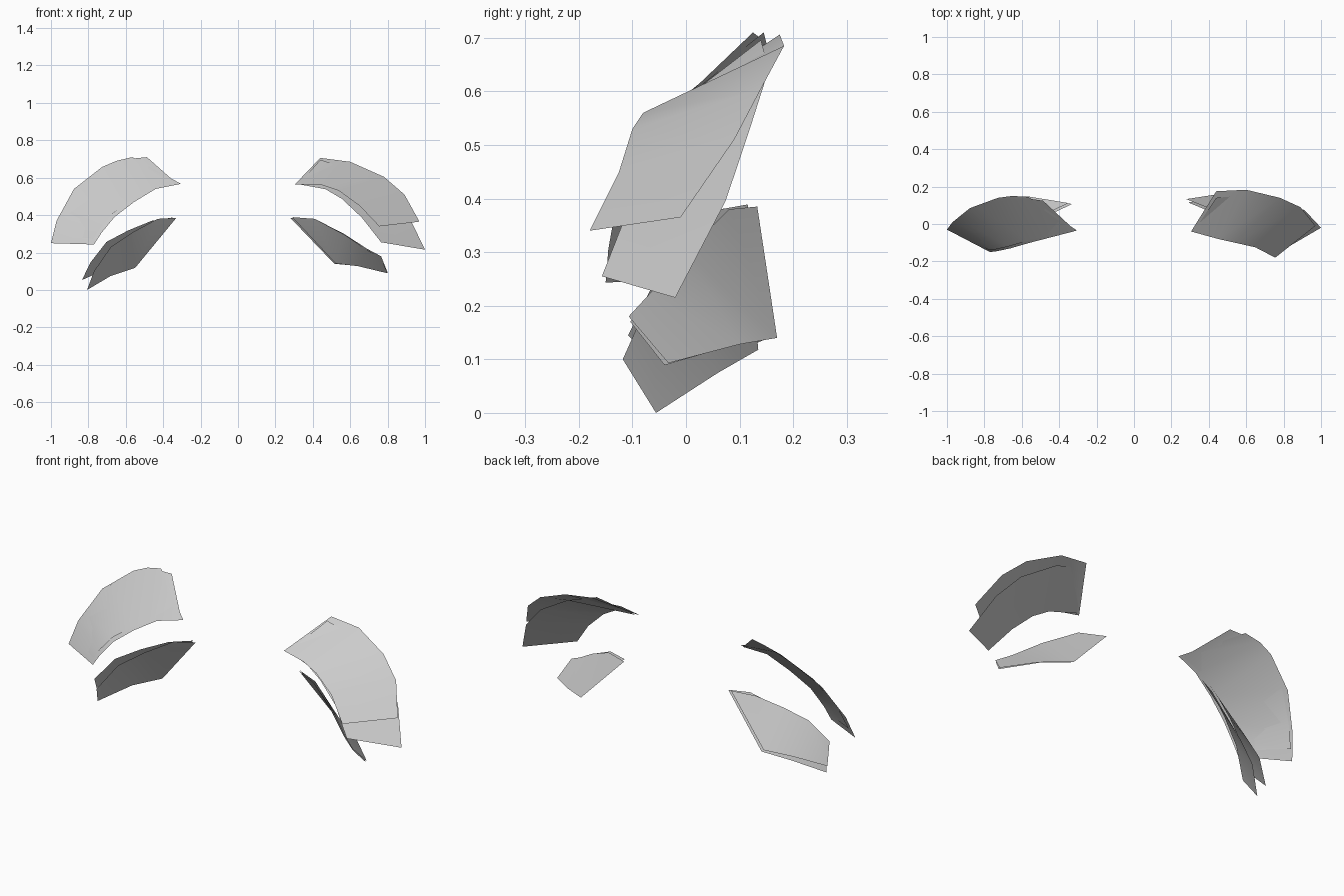
import bpy
import bmesh
from mathutils import Vector

# Remove the default cube
default_cube = bpy.data.objects.get("Cube")
if default_cube:
    bpy.data.objects.remove(default_cube, do_unlink=True)

# Single grey material shared by every sheet
grey = bpy.data.materials.new("plain grey")
grey.use_nodes = True
grey_colour = (0.6, 0.6, 0.6, 1.0)
grey.diffuse_color = grey_colour
grey.node_tree.nodes["Principled BSDF"].inputs["Base Color"].default_value = grey_colour

CENTRE = Vector((0, 0.1, 0.3))


def make_sheet(name, inner_rail, outer_rail):
    """Loft a thin open sheet between two rails, facing away from the centre."""
    bm = bmesh.new()
    inner = [bm.verts.new(point) for point in inner_rail]
    outer = [bm.verts.new(point) for point in outer_rail]
    for i in range(len(inner) - 1):
        bm.faces.new((inner[i], inner[i + 1], outer[i + 1], outer[i]))
    bm.normal_update()
    facing = sum(face.normal.dot(face.calc_center_median() - CENTRE) for face in bm.faces)
    if facing < 0:
        bmesh.ops.reverse_faces(bm, faces=bm.faces[:])
    mesh = bpy.data.meshes.new(name)
    bm.to_mesh(mesh)
    bm.free()
    mesh.materials.append(grey)
    for polygon in mesh.polygons:
        polygon.use_smooth = True
    sheet = bpy.data.objects.new(name, mesh)
    bpy.context.collection.objects.link(sheet)
    return sheet


def slide_rail(rail, start_shift, end_shift):
    """Move a rail by a shift that blends from its first to its last point."""
    last = len(rail) - 1
    start_shift, end_shift = Vector(start_shift), Vector(end_shift)
    return [Vector(point) + start_shift.lerp(end_shift, i / last)
            for i, point in enumerate(rail)]


def make_layered_lid(name, inner_rail, outer_rail, inner_shifts, outer_shifts):
    """Build one lid from a main sheet and a slightly slid second sheet."""
    make_sheet(name + "_main_sheet", inner_rail, outer_rail)
    make_sheet(name + "_second_sheet",
               slide_rail(inner_rail, *inner_shifts),
               slide_rail(outer_rail, *outer_shifts))


# Upper lid on the left: a broad arched band
make_layered_lid(
    "upper_left_lid",
    inner_rail=[(.305, -.04, .565), (.45, -.08, .56), (.54, -.1, .53),
                (.65, -.125, .45), (.755, -.18, .34)],
    outer_rail=[(.44, .175, .706), (.6, .183, .685), (.78, .14, .605),
                (.89, .09, .51), (.97, -.01, .365)],
    inner_shifts=[(.02, .01, 0), (.01, .023, -.085)],
    outer_shifts=[(0, -.035, -.01), (.03, -.01, -.15)],
)

# Upper lid on the right: a longer arched band
make_layered_lid(
    "upper_right_lid",
    inner_rail=[(-.305, -.035, .567), (-.44, -.07, .54), (-.556, -.1, .47),
                (-.66, -.13, .39), (-.73, -.145, .305), (-.77, -.15, .243)],
    outer_rail=[(-.565, .145, .71), (-.65, .15, .69), (-.727, .14, .657),
                (-.877, .085, .54), (-.97, .01, .37), (-1, -.03, .25)],
    inner_shifts=[(-.02, .01, 0), (-.005, .01, .03)],
    outer_shifts=[(.078, -.02, 0), (.025, .02, .05)],
)

# Lower lid on the left: a tapered leaf
make_layered_lid(
    "lower_left_lid",
    inner_rail=[(.41, .08, .38), (.567, 0, .3), (.69, -.07, .22), (.765, -.107, .18)],
    outer_rail=[(.28, .133, .385), (.515, .17, .14), (.64, .1, .128), (.8, -.033, .093)],
    inner_shifts=[(0, -.015, 0), (0, .003, -.01)],
    outer_shifts=[(.01, -.018, .004), (0, -.007, -.004)],
)

# Lower lid on the right: a tapered leaf that reaches the ground
make_layered_lid(
    "lower_right_lid",
    inner_rail=[(-.43, .06, .38), (-.56, 0, .31), (-.68, -.06, .23), (-.77, -.118, .1)],
    outer_rail=[(-.33, .107, .385), (-.55, .135, .118), (-.68, .06, .075), (-.807, -.056, 0)],
    inner_shifts=[(-.03, 0, -.01), (-.02, .01, .045)],
    outer_shifts=[(-.02, .005, .002), (-.027, .03, .053)],
)
